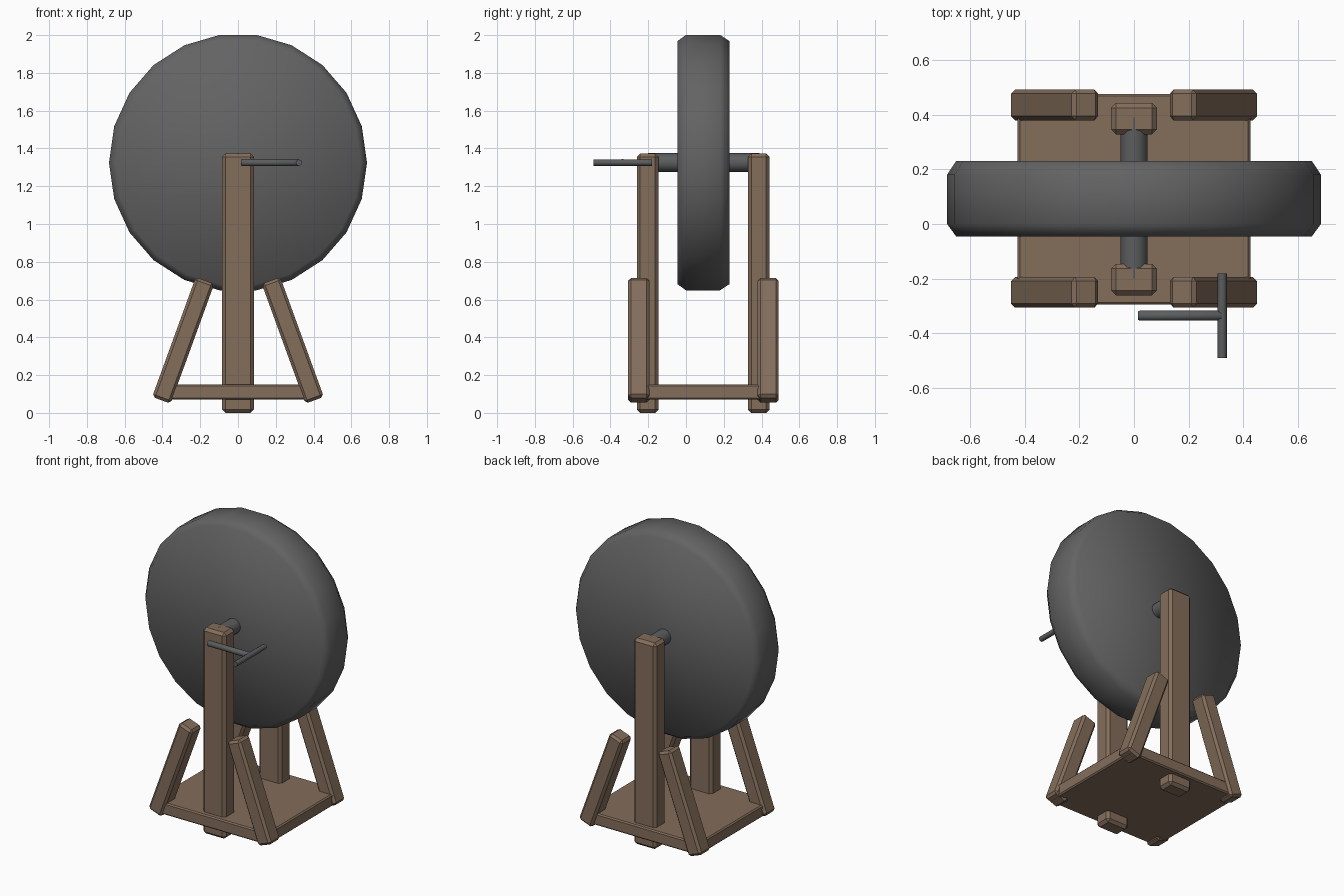
import bpy, math
from mathutils import Vector

cube = bpy.data.objects.get("Cube")
if cube:
    bpy.data.objects.remove(cube, do_unlink=True)


def material(name, rgb):
    m = bpy.data.materials.new(name)
    m.use_nodes = True
    m.diffuse_color = (*rgb, 1)
    m.node_tree.nodes["Principled BSDF"].inputs["Base Color"].default_value = (*rgb, 1)
    return m


WOOD = material("brown wood", (0.23, 0.155, 0.105))
STONE = material("grey stone", (0.125, 0.125, 0.125))
METAL = material("dark metal", (0.105, 0.11, 0.112))


def bevel(ob, width):
    mod = ob.modifiers.new("bevel", "BEVEL")
    mod.width = width
    mod.segments = 1
    mod.limit_method = "ANGLE"
    mod.angle_limit = math.radians(40)


def beam(name, centre, size, tilt=0, edge=0.015):
    """Bevelled timber, tilted about the y axis."""
    bpy.ops.mesh.primitive_cube_add(size=1, location=centre, rotation=(0, tilt, 0))
    ob = bpy.context.object
    ob.name = name
    ob.scale = size
    bpy.ops.object.transform_apply(location=False, rotation=False, scale=True)
    ob.data.materials.append(WOOD)
    bevel(ob, edge)
    return ob


def rod(name, start, end, radius, sides, mat):
    """Cylinder between two points."""
    a, b = Vector(start), Vector(end)
    axis = b - a
    bpy.ops.mesh.primitive_cylinder_add(vertices=sides, radius=radius, depth=axis.length,
                                        location=(a + b) / 2)
    ob = bpy.context.object
    ob.name = name
    ob.rotation_euler = axis.to_track_quat("Z", "Y").to_euler()
    ob.data.materials.append(mat)
    return ob


AXLE_Z = 1.325

# Grinding wheel: 22-sided disc lathed around the axle
SIDES = 22
profile = [(0.65, -0.045), (0.683, 0.0), (0.683, 0.18), (0.65, 0.23)]
verts = []
for r, y in profile:
    for i in range(SIDES):
        a = math.tau * i / SIDES
        verts.append((r * math.cos(a), y, AXLE_Z + r * math.sin(a)))
faces = [tuple(range(SIDES)), tuple(reversed(range(3 * SIDES, 4 * SIDES)))]
for k in range(3):
    for i in range(SIDES):
        j = (i + 1) % SIDES
        faces.append((k * SIDES + i, (k + 1) * SIDES + i, (k + 1) * SIDES + j, k * SIDES + j))
mesh = bpy.data.meshes.new("grinding_wheel")
mesh.from_pydata(verts, [], faces)
mesh.materials.append(STONE)
for p in mesh.polygons:
    p.use_smooth = True
wheel = bpy.data.objects.new("grinding_wheel", mesh)
bpy.context.collection.objects.link(wheel)

# Axle and crank
axle = rod("axle", (0, -0.2, AXLE_Z), (0, 0.39, AXLE_Z), 0.05, 12, METAL)
arm = rod("crank_arm", (0.015, -0.335, AXLE_Z), (0.325, -0.335, AXLE_Z), 0.02, 8, METAL)
grip = rod("crank_grip", (0.322, -0.49, AXLE_Z), (0.322, -0.18, AXLE_Z), 0.017, 8, METAL)
for ob in (axle, arm, grip):
    bpy.ops.object.select_all(action="DESELECT")
    ob.select_set(True)
    bpy.context.view_layer.objects.active = ob
    bpy.ops.object.shade_smooth_by_angle(angle=math.radians(50))
bevel(arm, 0.005)

# Base board
beam("base_board", (0, 0.09, 0.11), (0.85, 0.77, 0.08), edge=0.008)

# Upright posts and slanted braces at each end
for end, post_y, brace_y in (("front", -0.203, -0.25), ("back", 0.385, 0.435)):
    beam(end + "_post", (0, post_y, 0.687), (0.168, 0.115, 1.374), edge=0.018)
    for side, s in (("left", 1), ("right", -1)):
        beam(f"{end}_{side}_brace", (s * 0.29, brace_y, 0.384), (0.104, 0.112, 0.675),
             tilt=-s * math.radians(20))
